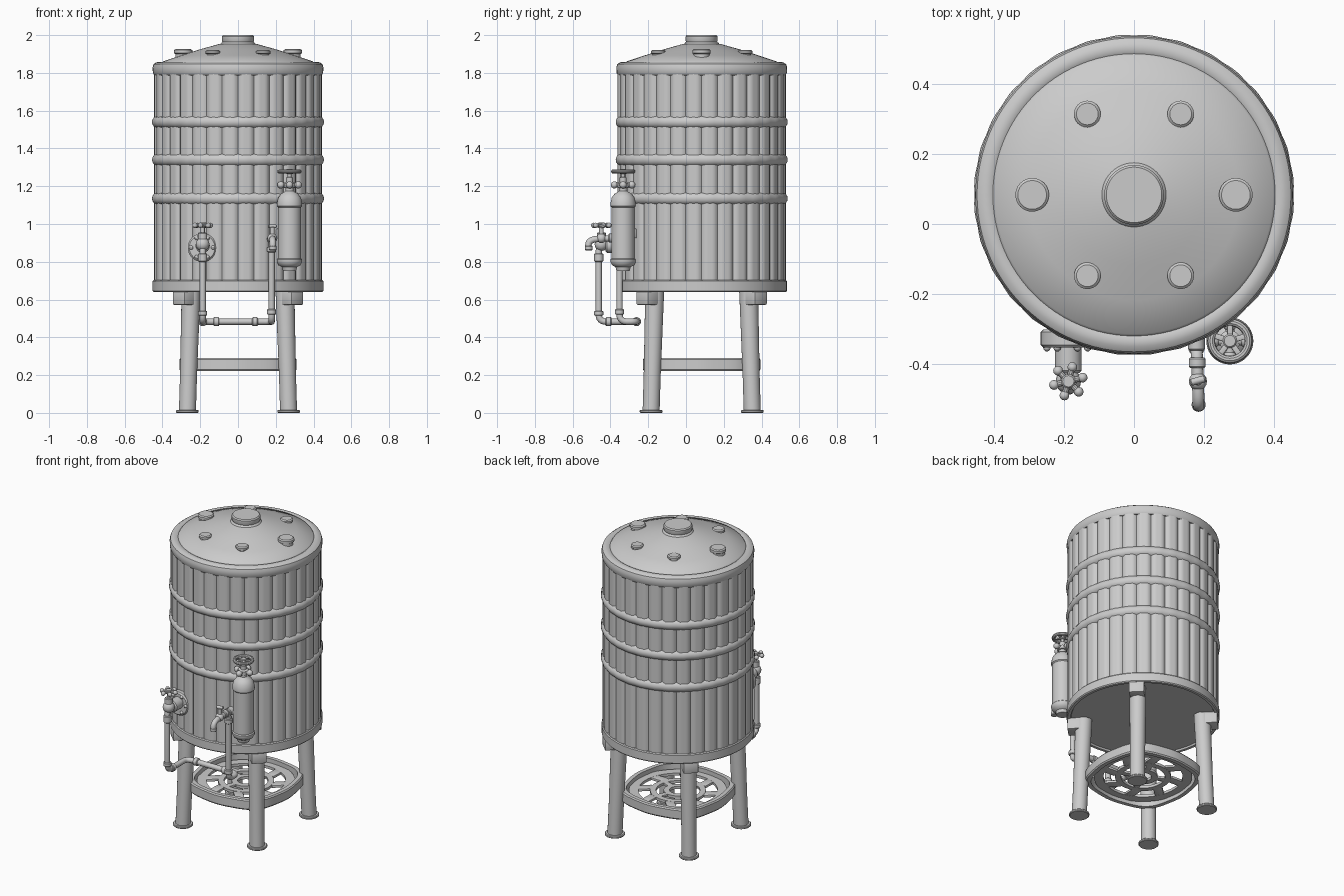
import bpy, bmesh, math
from math import sin, cos, pi, tau
from mathutils import Vector, Matrix

if "Cube" in bpy.data.objects:
    bpy.data.objects.remove(bpy.data.objects["Cube"])

CY = 0.083                      # tank axis sits behind the origin
AX = Vector((0, CY, 0))


def finish(name, bm):
    bmesh.ops.remove_doubles(bm, verts=bm.verts, dist=1e-5)
    bmesh.ops.recalc_face_normals(bm, faces=bm.faces)
    me = bpy.data.meshes.new(name)
    bm.to_mesh(me)
    bm.free()
    ob = bpy.data.objects.new(name, me)
    bpy.context.collection.objects.link(ob)
    return ob


def lathe(name, prof, at=(0, 0, 0), n=32, closed=False, axis=(0, 0, 1), rf=None, lean=(0, 0)):
    """Spin (r, z) points round an axis; rf scales radius by angle, lean shears."""
    bm = bmesh.new()
    m = Matrix.Translation(at) @ Vector(axis).to_track_quat('Z', 'Y').to_matrix().to_4x4()
    if tuple(axis) == (0, 0, 1):
        m = Matrix.Translation(at)
    rings = []
    for r, z in prof:
        ring = []
        for i in range(n):
            a = tau * i / n
            q = r * (rf(a) if rf else 1)
            ring.append(bm.verts.new(m @ Vector((q * cos(a) + lean[0] * z, q * sin(a) + lean[1] * z, z))))
        rings.append(ring)
    pairs = list(zip(rings, rings[1:])) + ([(rings[-1], rings[0])] if closed else [])
    for p, q in pairs:
        for i in range(n):
            j = (i + 1) % n
            bm.faces.new((p[i], p[j], q[j], q[i]))
    return finish(name, bm)


def cyl(name, r, a, b, n=20, bev=0.004):
    a, b = Vector(a), Vector(b)
    h = (b - a).length
    return lathe(name, [(0, 0), (r - bev, 0), (r, bev), (r, h - bev), (r - bev, h), (0, h)],
                 a, n, axis=tuple((b - a).normalized()))


def ball(name, r, at, n=14):
    return lathe(name, [(r * sin(pi * k / 8), -r * cos(pi * k / 8)) for k in range(9)], at, n)


def torus(name, R, r, at, axis=(0, 0, 1), n=32):
    return lathe(name, [(R + r * cos(tau * k / 10), r * sin(tau * k / 10)) for k in range(10)],
                 at, n, True, axis)


def box(name, size, at, rot=0, bev=0.006):
    bm = bmesh.new()
    bmesh.ops.create_cube(bm, size=1, matrix=Matrix.Translation(at) @ Matrix.Rotation(rot, 4, 'Z')
                          @ Matrix.Diagonal((*size, 1)))
    bmesh.ops.bevel(bm, geom=bm.edges[:], offset=bev, segments=2, affect='EDGES', profile=0.5)
    return finish(name, bm)


def pipe(name, pts, r, fillet=0.04):
    """Round tube along a path with filleted corners."""
    pts = [Vector(p) for p in pts]
    path = [pts[0]]
    for a, b, c in zip(pts, pts[1:], pts[2:]):
        p = b + (a - b).normalized() * min(fillet, (a - b).length * 0.5)
        q = b + (c - b).normalized() * min(fillet, (c - b).length * 0.5)
        path += [p * (1 - t) ** 2 + b * 2 * t * (1 - t) + q * t * t for t in (k / 6 for k in range(7))]
    path.append(pts[-1])
    cu = bpy.data.curves.new(name, 'CURVE')
    cu.dimensions = '3D'
    cu.bevel_depth, cu.bevel_resolution, cu.use_fill_caps = r, 4, True
    sp = cu.splines.new('POLY')
    sp.points.add(len(path) - 1)
    for s, p in zip(sp.points, path):
        s.co = (*p, 1)
    tmp = bpy.data.objects.new(name + "_path", cu)
    bpy.context.collection.objects.link(tmp)
    bpy.context.view_layer.update()
    me = bpy.data.meshes.new_from_object(tmp.evaluated_get(bpy.context.evaluated_depsgraph_get()))
    bpy.data.objects.remove(tmp)
    ob = bpy.data.objects.new(name, me)
    bpy.context.collection.objects.link(ob)


# tank wall of grooved staves
def stave(a):
    t = (a * 32 / tau) % 1
    return 1.0 - 0.03 * max(0, 1 - min(t, 1 - t) / 0.2)


lathe("tank_wall", [(0, 0.66), (0.446, 0.66), (0.446, 1.82), (0, 1.82)], AX, 256, rf=stave)
# hoops, slightly lumpy over the staves
for i, z in enumerate((1.135, 1.34, 1.54)):
    lathe(f"hoop_{i}", [(0.43, z - 0.033), (0.446, z - 0.026), (0.455, z - 0.012), (0.457, z),
                        (0.455, z + 0.012), (0.446, z + 0.026), (0.43, z + 0.033)], AX, 128,
          rf=lambda a: 0.997 + 0.003 * cos(32 * a + pi))
# base ring and floor
lathe("base_ring", [(0, 0.65), (0.425, 0.65), (0.43, 0.64), (0.447, 0.64), (0.452, 0.646),
                    (0.452, 0.697), (0.447, 0.703), (0.42, 0.703)], AX, 96)
# domed lid with rolled rim
lathe("lid", [(0.42, 1.785), (0.443, 1.788), (0.451, 1.80), (0.452, 1.83), (0.447, 1.846), (0.432, 1.856),
              (0.412, 1.858), (0.402, 1.853), (0.396, 1.861), (0.3, 1.893), (0.2, 1.925), (0.1, 1.953),
              (0, 1.965)], AX, 96)
lathe("lid_cap", [(0.095, 1.945), (0.09, 1.958), (0.082, 1.964), (0.085, 1.97), (0.085, 1.993),
                  (0.079, 2.0), (0, 2.0)], AX, 48)
# lid knobs
for i in range(6):
    a = i * pi / 3
    big = i % 3 == 0
    r = 0.048 if big else 0.038
    R = 0.29 if big else 0.266
    top = 1.926 if big else 1.921
    lathe(f"lid_knob_{i}", [(r - 0.006, 1.87), (r - 0.006, 1.9), (r, 1.904), (r, top - 0.006),
                            (r - 0.007, top), (0, top)], AX + Vector((R * cos(a), R * sin(a), 0)), 24)

# legs with brackets and feet
for i in range(4):
    a = pi / 4 + i * pi / 2
    sx, sy = (1 if cos(a) > 0 else -1), (1 if sin(a) > 0 else -1)
    at = AX + Vector((sx * 0.268, sy * 0.268, 0))
    lathe(f"leg_{i}", [(0, 0.005), (0.045, 0.005), (0.045, 0.2), (0.05, 0.645), (0, 0.645)], at, 24,
          lean=(-sx * 0.03, -sy * 0.03))
    cyl(f"foot_{i}", 0.06, at, at + Vector((0, 0, 0.016)), 28)
    box(f"leg_bracket_{i}", (0.1, 0.09, 0.075), AX + Vector((sx * 0.28, sy * 0.28, 0.61)), a)


# lower shelf: band bulging towards the legs, pierced plate inside
def lobe(a):
    return 1 + 0.1 * (0.5 - 0.5 * cos(4 * a)) ** 2


lathe("shelf_band", [(0.28, 0.222), (0.305, 0.222), (0.311, 0.23), (0.311, 0.282), (0.305, 0.29),
                     (0.28, 0.29)], AX, 96, True, rf=lobe)
for nm, r0, r1 in (("outer", 0.235, 0.29), ("middle", 0.13, 0.165), ("inner", 0.05, 0.085)):
    lathe(f"shelf_{nm}_ring", [(r0, 0.245), (r1, 0.245), (r1, 0.262), (r0, 0.262)], AX, 64, True)
for i in range(8):
    a = tau * (i + 0.5) / 8
    d = Vector((cos(a), sin(a), 0))
    box(f"shelf_spoke_{i}", (0.09, 0.055, 0.016), AX + d * 0.2 + Vector((0, 0, 0.2535)), a + 0.35, 0.003)
    if i % 2:
        box(f"shelf_inner_spoke_{i}", (0.06, 0.035, 0.016), AX + d * 0.108 + Vector((0, 0, 0.2535)), a, 0.003)

# pipe run under the tank, with couplings
pipe("feed_pipe", [(-0.187, -0.30, 0.89), (-0.187, -0.462, 0.89), (-0.187, -0.462, 0.483), (-0.187, -0.262, 0.483),
                   (0.178, -0.262, 0.483), (0.178, -0.352, 0.483), (0.178, -0.352, 0.92),
                   (0.182, -0.44, 0.925), (0.184, -0.515, 0.915), (0.184, -0.518, 0.865)], 0.017)
for i, (p, q) in enumerate((((-0.187, -0.462, 0.80), (-0.187, -0.462, 0.845)),
                            ((-0.187, -0.462, 0.515), (-0.187, -0.462, 0.54)),
                            ((-0.187, -0.425, 0.483), (-0.187, -0.395, 0.483)),
                            ((-0.13, -0.262, 0.483), (-0.10, -0.262, 0.483)),
                            ((0.075, -0.262, 0.483), (0.105, -0.262, 0.483)),
                            ((0.178, -0.352, 0.52), (0.178, -0.352, 0.55)),
                            ((0.178, -0.352, 0.85), (0.178, -0.352, 0.88)),
                            ((0.18, -0.38, 0.925), (0.18, -0.41, 0.925)))):
    cyl(f"coupling_{i}", 0.024, p, q)
# left valve: flange, bolts, body, star handle
cyl("valve_flange", 0.076, (-0.19, -0.30, 0.875), (-0.19, -0.352, 0.875), 32, 0.008)
for i in range(6):
    a = tau * i / 6
    ball(f"flange_bolt_{i}", 0.011, (-0.19 + 0.058 * cos(a), -0.352, 0.875 + 0.058 * sin(a)), 10)
cyl("valve_body", 0.038, (-0.187, -0.34, 0.885), (-0.187, -0.425, 0.885), 24, 0.008)
ball("valve_bulb", 0.036, (-0.187, -0.448, 0.893), 20)
cyl("valve_bonnet", 0.024, (-0.187, -0.448, 0.90), (-0.187, -0.448, 0.955))
cyl("valve_stem", 0.011, (-0.187, -0.448, 0.95), (-0.187, -0.448, 1.0))
cyl("star_hub", 0.02, (-0.187, -0.448, 0.982), (-0.187, -0.448, 1.007))
for i in range(6):
    a = tau * i / 6 + 0.25
    tip = Vector((-0.187 + 0.042 * cos(a), -0.448 + 0.042 * sin(a), 0.993))
    cyl(f"star_arm_{i}", 0.009, (-0.187, -0.448, 0.993), tip, 10, 0.002)
    ball(f"star_tip_{i}", 0.014, tip, 12)
# right tap: wall stub, stem and small lever
cyl("tap_wall_stub", 0.024, (0.178, -0.30, 0.92), (0.178, -0.36, 0.92))
ball("tap_bulb", 0.026, (0.182, -0.448, 0.925), 16)
cyl("tap_stem", 0.012, (0.182, -0.448, 0.93), (0.182, -0.448, 0.985))
cyl("tap_lever", 0.01, (0.16, -0.452, 0.988), (0.204, -0.44, 0.988), 12)
cyl("tap_nozzle", 0.02, (0.184, -0.515, 0.885), (0.184, -0.515, 0.86))

# gas canister with bands, valve and handwheel
C = Vector((0.273, -0.333, 0))
lathe("canister", [(0, 0.752), (0.035, 0.752), (0.04, 0.772), (0.058, 0.782), (0.067, 0.80), (0.067, 0.812),
                   (0.061, 0.818), (0.061, 1.088), (0.067, 1.094), (0.067, 1.11), (0.06, 1.14), (0.045, 1.16),
                   (0.028, 1.17), (0.022, 1.175), (0.022, 1.19), (0.03, 1.192), (0.03, 1.215), (0.018, 1.222),
                   (0.018, 1.245), (0.01, 1.25), (0.01, 1.285), (0, 1.285)], C, 40)
box("canister_mount", (0.05, 0.09, 0.05), C + Vector((-0.03, 0.045, 0.95)), -0.58)
for i, ax in enumerate((Vector((1, 0, 0)), Vector((0, 1, 0)))):
    h = Vector((0, 0, 1.207))
    cyl(f"canister_cross_{i}", 0.013, C + h - ax * 0.05, C + h + ax * 0.05, 16)
    for s in (-1, 1):
        ball(f"canister_port_{i}_{s}", 0.019, C + h + ax * s * 0.046, 12)
torus("handwheel_rim", 0.053, 0.011, C + Vector((0, 0, 1.278)))
cyl("handwheel_hub", 0.02, C + Vector((0, 0, 1.265)), C + Vector((0, 0, 1.29)))
for i in range(5):
    a = tau * i / 5 + 0.3
    box(f"handwheel_spoke_{i}", (0.05, 0.016, 0.01),
        C + Vector((0.03 * cos(a), 0.03 * sin(a), 1.278)), a, 0.002)

# smooth shading with crisp edges
bpy.ops.object.select_all(action='DESELECT')
for ob in bpy.context.collection.objects:
    ob.select_set(True)
    bpy.context.view_layer.objects.active = ob
bpy.ops.object.shade_smooth_by_angle(angle=math.radians(35))
